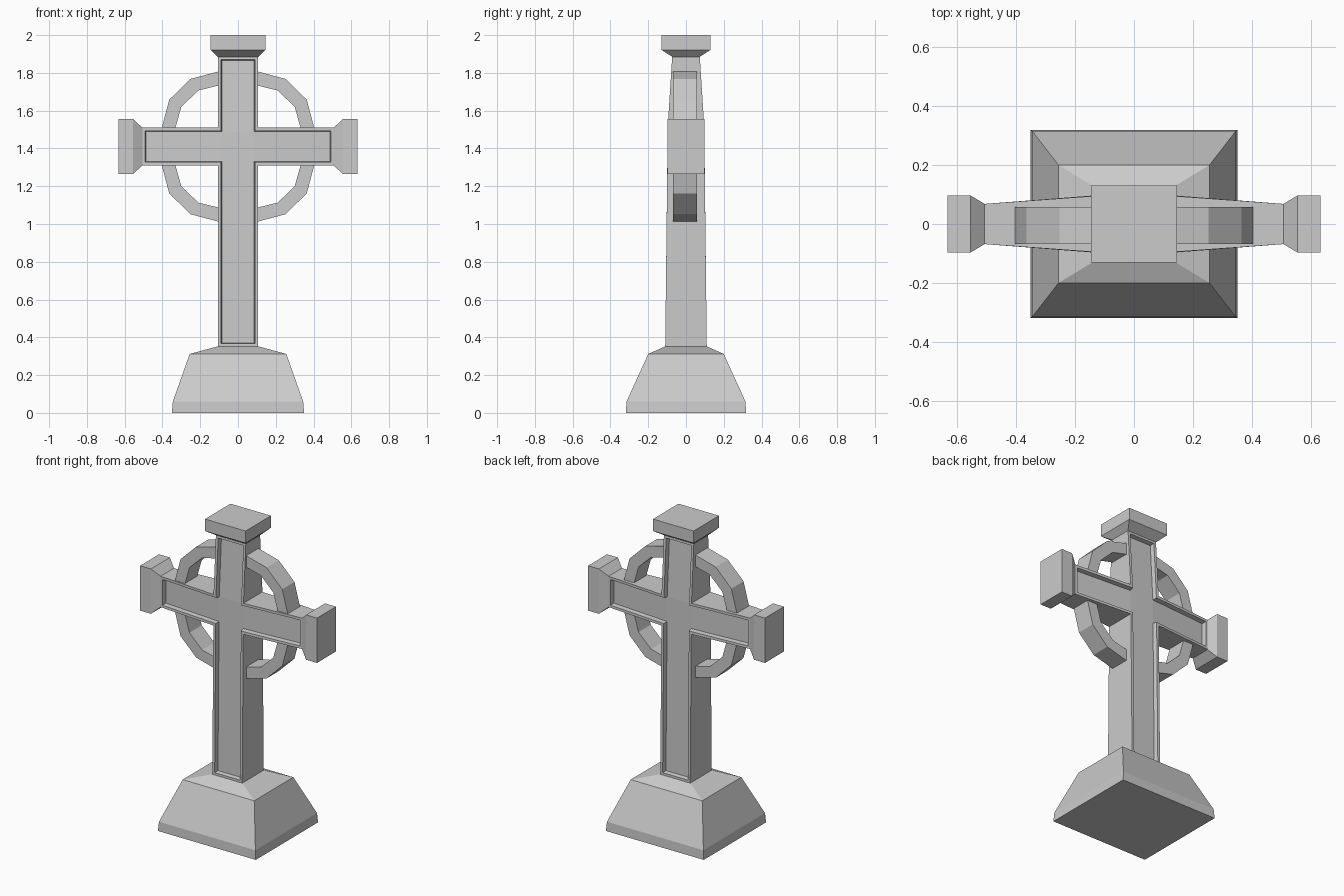
import bpy, bmesh
from mathutils import Vector

if "Cube" in bpy.data.objects:
    bpy.data.objects.remove(bpy.data.objects["Cube"])

CZ = 1.41  # height of the crossing


def finish(bm, name):
    bmesh.ops.recalc_face_normals(bm, faces=bm.faces)
    me = bpy.data.meshes.new(name)
    bm.to_mesh(me)
    bm.free()
    ob = bpy.data.objects.new(name, me)
    bpy.context.collection.objects.link(ob)
    return ob


def loft(name, sections, place):
    """Skin a stack of rectangles (position, half width, half depth)."""
    bm = bmesh.new()
    rings = [[bm.verts.new(place(t, sx * a, sy * b))
              for sx, sy in ((-1, -1), (1, -1), (1, 1), (-1, 1))]
             for t, a, b in sections]
    for lo, hi in zip(rings, rings[1:]):
        for i in range(4):
            j = (i + 1) % 4
            bm.faces.new((lo[i], lo[j], hi[j], hi[i]))
    bm.faces.new(rings[0])
    bm.faces.new(rings[-1])
    return finish(bm, name)


def upright(t, a, b):
    return Vector((a, b, t))


# Stepped plinth and top cap
loft("base", [(0, .35, .318), (.06, .345, .315), (.312, .256, .2), (.352, .108, .11)], upright)
loft("top_cap", [(1.885, .107, .073), (1.922, .145, .13), (2.0, .145, .13)], upright)

# Flared arm ends
for s, side in ((-1, "left"), (1, "right")):
    loft(side + "_arm_cap", [(.506, .1, .068), (.555, .145, .097), (.633, .145, .097)],
         lambda t, a, b: Vector((s * t, b, CZ + a)))

# Tapered cross with recessed panels front and back
xs = [-.508, -.107, .107, .508]
zs = [.35, 1.31, 1.51, 1.887]


def depth(i, k):
    if i in (0, 3):
        return .068
    return (.11, .099, .097, .073)[k]


bm = bmesh.new()
cells = [(1, 0), (1, 1), (1, 2), (0, 1), (2, 1)]
verts = {}
panels = {-1: [], 1: []}


def vert(i, k, s):
    key = (i, k, s)
    if key not in verts:
        verts[key] = bm.verts.new((xs[i], s * depth(i, k), zs[k]))
    return verts[key]


for i, k in cells:
    corners = [(i, k), (i + 1, k), (i + 1, k + 1), (i, k + 1)]
    for s in (-1, 1):
        panels[s].append(bm.faces.new([vert(a, b, s) for a, b in corners]))
    for n, (di, dk) in enumerate(((0, -1), (1, 0), (0, 1), (-1, 0))):
        if (i + di, k + dk) not in cells:
            p, q = corners[n], corners[(n + 1) % 4]
            bm.faces.new((vert(*p, -1), vert(*q, -1), vert(*q, 1), vert(*p, 1)))
bmesh.ops.recalc_face_normals(bm, faces=bm.faces)
for s, faces in panels.items():
    for width in (.017, .004):
        bmesh.ops.inset_region(bm, faces=faces, thickness=width, depth=0, use_even_offset=True)
    for v in {v for f in faces for v in f.verts}:
        v.co.y -= s * .028
finish(bm, "cross")

# Ring quarters between shaft and arms
outer = [(.09, .401), (.252, .358), (.364, .248), (.406, .09)]
inner = [(.09, .326), (.21, .297), (.3, .21), (.334, .09)]
for sx, side in ((-1, "left"), (1, "right")):
    for sz, level in ((-1, "lower"), (1, "upper")):
        bm = bmesh.new()
        rings = [[bm.verts.new((sx * p[0], y, CZ + sz * p[1]))
                  for p, y in ((o, -.068), (o, .057), (n, .057), (n, -.068))]
                 for o, n in zip(outer, inner)]
        for a, b in zip(rings, rings[1:]):
            for i in range(4):
                j = (i + 1) % 4
                bm.faces.new((a[i], a[j], b[j], b[i]))
        bm.faces.new(rings[0])
        bm.faces.new(rings[-1])
        finish(bm, f"ring_{level}_{side}")
